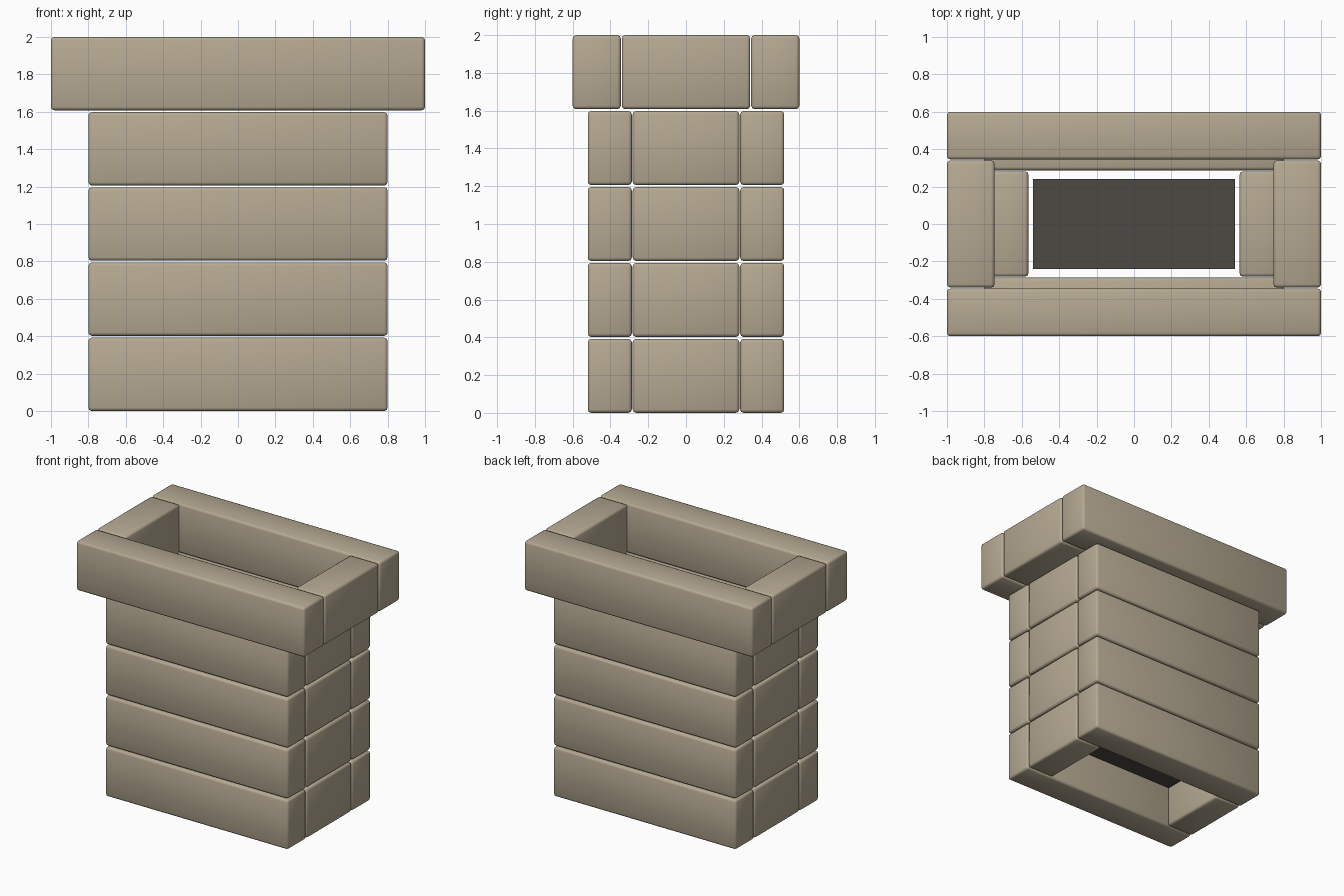
import bpy
import bmesh

if "Cube" in bpy.data.objects:
    bpy.data.objects.remove(bpy.data.objects["Cube"])


def make_material(name, rgb):
    m = bpy.data.materials.new(name)
    m.diffuse_color = (*rgb, 1.0)
    m.use_nodes = True
    m.node_tree.nodes["Principled BSDF"].inputs["Base Color"].default_value = m.diffuse_color
    return m


STONE = make_material("sandy stone", (0.46, 0.395, 0.285))
SOOT = make_material("soot black", (0.075, 0.067, 0.060))


def block(name, lo, hi, mat, bevel=0.0):
    """Box between two corners, with softened edges."""
    bm = bmesh.new()
    bmesh.ops.create_cube(bm, size=1.0)
    for v in bm.verts:
        v.co = [(a + b) / 2 + c * (b - a) for a, b, c in zip(lo, hi, v.co)]
    if bevel:
        bmesh.ops.bevel(bm, geom=bm.edges[:], offset=bevel, segments=2,
                        profile=0.5, affect='EDGES')
        for f in bm.faces:
            f.smooth = True
    mesh = bpy.data.meshes.new(name)
    bm.to_mesh(mesh)
    bm.free()
    mesh.materials.append(mat)
    obj = bpy.data.objects.new(name, mesh)
    bpy.context.collection.objects.link(obj)
    return obj


def ring(name, x_out, x_in, y_out, y_in, y_side, z0, z1):
    """Four stones around the flue: two long, two short between them."""
    for s, side in ((-1, "front"), (1, "back")):
        y0, y1 = sorted((s * y_in, s * y_out))
        block(f"{name}_{side}", (-x_out, y0, z0), (x_out, y1, z1), STONE, 0.018)
    for s, side in ((-1, "left"), (1, "right")):
        x0, x1 = sorted((s * x_in, s * x_out))
        block(f"{name}_{side}", (x0, -y_side, z0), (x1, y_side, z1), STONE, 0.018)


# shaft courses
HEIGHT, PITCH = 0.392, 0.402
for i in range(4):
    ring(f"course_{i + 1}", 0.80, 0.565, 0.52, 0.287, 0.282,
         i * PITCH, i * PITCH + HEIGHT)

# overhanging cap
ring("cap", 1.0, 0.745, 0.60, 0.345, 0.34, 4 * PITCH, 2.0)

# dark plate inside the flue
block("flue_plate", (-0.54, -0.24, 0.30), (0.54, 0.24, 0.34), SOOT)
